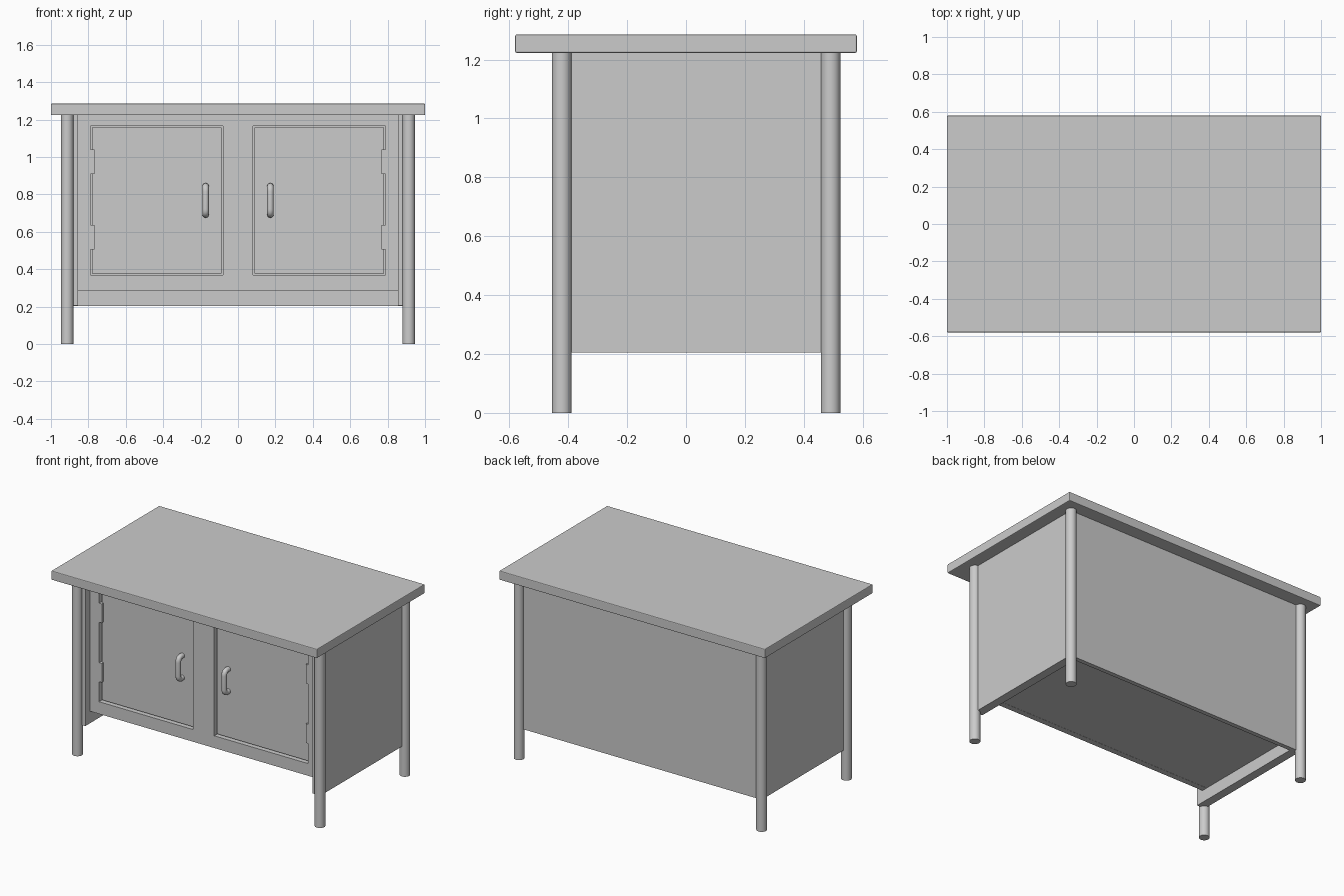
import bpy
from mathutils import Vector

if "Cube" in bpy.data.objects:
    bpy.data.objects.remove(bpy.data.objects["Cube"])


def box(name, x, y, z, bevel=0.0):
    """Box from (min, max) ranges, with an optional edge bevel."""
    bpy.ops.mesh.primitive_cube_add(size=1, location=[sum(r) / 2 for r in (x, y, z)])
    ob = bpy.context.object
    ob.name = name
    ob.scale = [r[1] - r[0] for r in (x, y, z)]
    bpy.ops.object.transform_apply(location=False, rotation=False, scale=True)
    if bevel:
        m = ob.modifiers.new("bevel", 'BEVEL')
        m.width = bevel
        m.segments = 2
    return ob


def span(s, a, b):
    """Range mirrored to side s."""
    return tuple(sorted((s * a, s * b)))


def handle(name, x):
    """Round pull bar with two bent ends."""
    back, front, low, high, r = -0.345, -0.395, 0.692, 0.843, 0.03
    corners = [(front, low, (1, 0), (0, 1)), (front, high, (0, -1), (1, 0))]
    pts = [(x, back, low)]
    for y, z, d1, d2 in corners:
        c = Vector((x, y, z))
        a = c + Vector((0, *d1)) * r
        b = c + Vector((0, *d2)) * r
        for i in range(9):
            t = i / 8
            pts.append((1 - t) ** 2 * a + 2 * t * (1 - t) * c + t * t * b)
    pts.append((x, back, high))
    cu = bpy.data.curves.new(name, 'CURVE')
    cu.dimensions = '3D'
    cu.bevel_depth = 0.0175
    cu.bevel_resolution = 4
    cu.use_fill_caps = True
    sp = cu.splines.new('POLY')
    sp.points.add(len(pts) - 1)
    for p, q in zip(sp.points, pts):
        p.co = (*q, 1)
    sp.use_smooth = True
    bpy.context.collection.objects.link(bpy.data.objects.new(name, cu))


# Worktop
box("table_top", (-1, 1), (-0.58, 0.58), (1.223, 1.285), 0.005)

# Back panel and cabinet floor
box("back_panel", (-0.915, 0.915), (0.46, 0.49), (0.203, 1.224))
box("cabinet_floor", (-0.856, 0.856), (-0.365, 0.461), (0.288, 0.318))

# Face frame: rails and centre stile
F = (-0.37, -0.33)
box("bottom_rail", (-0.856, 0.856), F, (0.287, 0.37))
box("top_rail", (-0.856, 0.856), F, (1.165, 1.224))
box("centre_stile", (-0.08, 0.08), F, (0.37, 1.165))

for s, side in ((-1, "left"), (1, "right")):
    # Round legs
    for y, end in ((-0.422, "front"), (0.491, "back")):
        bpy.ops.mesh.primitive_cylinder_add(vertices=32, radius=0.033, depth=1.224,
                                            location=(s * 0.913, y, 0.612))
        bpy.context.object.name = f"{end}_leg_{side}"
        bpy.ops.object.shade_smooth_by_angle()
    # Side panel and outer stile
    box(f"side_panel_{side}", span(s, 0.856, 0.915), (-0.42, 0.489), (0.205, 1.224))
    box(f"outer_stile_{side}", span(s, 0.788, 0.856), F, (0.37, 1.165))
    # Inset door with hinges and handle
    box(f"door_{side}", span(s, 0.087, 0.781), (-0.352, -0.33), (0.377, 1.158), 0.003)
    box(f"door_backing_{side}", span(s, 0.078, 0.79), (-0.335, -0.328), (0.368, 1.167))
    for z in (0.57, 0.975):
        box(f"hinge_{side}", span(s, 0.768, 0.788), (-0.368, -0.345), (z - 0.065, z + 0.065))
    handle(f"handle_{side}", s * 0.173)
